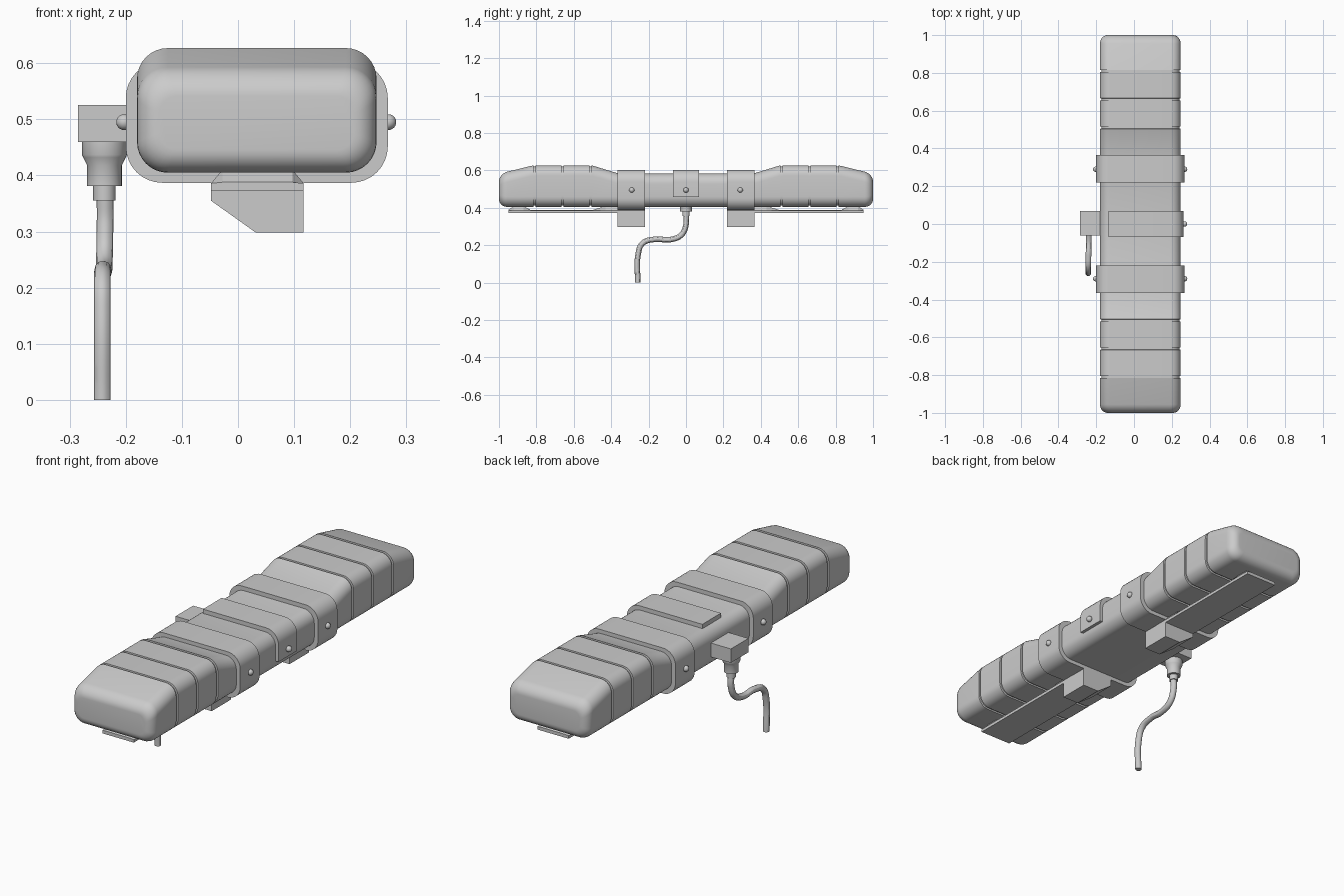
import bpy, bmesh, math
from mathutils import Vector

if "Cube" in bpy.data.objects:
    bpy.data.objects.remove(bpy.data.objects["Cube"])


def finish(name, bm, smooth=True):
    bmesh.ops.recalc_face_normals(bm, faces=bm.faces)
    me = bpy.data.meshes.new(name)
    bm.to_mesh(me)
    bm.free()
    ob = bpy.data.objects.new(name, me)
    bpy.context.collection.objects.link(ob)
    if smooth:
        shade(ob)
    return ob


def shade(ob):
    bpy.ops.object.select_all(action='DESELECT')
    ob.select_set(True)
    bpy.context.view_layer.objects.active = ob
    bpy.ops.object.shade_smooth_by_angle(angle=math.radians(30))


def arc(cx, cz, r, a0, a1, n=8):
    return [(cx + r * math.cos(math.radians(a0 + (a1 - a0) * i / n)),
             cz + r * math.sin(math.radians(a0 + (a1 - a0) * i / n))) for i in range(n + 1)]


def rounded_rect(x0, x1, z0, z1, r):
    return (arc(x1 - r, z1 - r, r, 0, 90) + arc(x0 + r, z1 - r, r, 90, 180)
            + arc(x0 + r, z0 + r, r, 180, 270) + arc(x1 - r, z0 + r, r, 270, 360))


def loft(name, sections, smooth=True):
    """Skin a list of (y, xz outline) sections and cap both ends."""
    bm = bmesh.new()
    rings = [[bm.verts.new((x, y, z)) for x, z in pts] for y, pts in sections]
    n = len(rings[0])
    for a, b in zip(rings, rings[1:]):
        for i in range(n):
            bm.faces.new((a[i], a[(i + 1) % n], b[(i + 1) % n], b[i]))
    bm.faces.new(rings[0])
    bm.faces.new(rings[-1])
    return finish(name, bm, smooth)


def prism(name, pts, y0, y1, smooth=True):
    return loft(name, [(y0, pts), (y1, pts)], smooth)


def box(name, x0, x1, y0, y1, z0, z1):
    return prism(name, [(x0, z0), (x1, z0), (x1, z1), (x0, z1)], y0, y1, False)


# Main housing: stations (y, top height, inset) for one half, then mirrored
R = 0.055
half = [(0.36, 0.583, 0)]
for g, top in ((0.51, 0.627), (0.66, 0.627), (0.81, 0.627)):
    half += [(g - 0.006, top, 0), (g - 0.005, top, 0.007),
             (g + 0.005, top, 0.007), (g + 0.006, top, 0)]
e = 0.045
for i in range(8):
    a = math.radians(90 * i / 7)
    y = 1 - e + e * math.sin(a)
    half.append((y, 0.627 - 0.046 * (y - 0.816) / 0.184 + 0.001, e * (1 - math.cos(a)) * 0.9))
stations = [(-y, t, d) for y, t, d in reversed(half)] + half
loft("housing", [(y, rounded_rect(-0.18 + d, 0.247 - d, 0.405 + d, t - d, max(R - d * 0.6, 0.02)))
                 for y, t, d in stations])

# Clamp bands, feet and underside rails on both halves
band = rounded_rect(-0.2, 0.267, 0.387, 0.603, 0.065)
foot = [(-0.048, 0.355), (0.032, 0.298), (0.117, 0.298), (0.117, 0.385), (0.1, 0.402),
        (-0.03, 0.402), (-0.048, 0.388)]


def stud(name, x, y):
    bm = bmesh.new()
    bmesh.ops.create_uvsphere(bm, u_segments=20, v_segments=12, radius=0.014)
    bmesh.ops.translate(bm, verts=bm.verts, vec=(x, y, 0.495))
    finish(name, bm)


def rail_section(z_top, x0=-0.048, x1=0.117):
    return [(x0, 0.372), (x1, 0.372), (x1, 0.386), (x1 - 0.02, z_top), (x0 + 0.02, z_top), (x0, 0.386)]


for s, side in ((-1, "front"), (1, "rear")):
    prism(side + "_band", band, s * 0.22, s * 0.365)
    prism(side + "_foot", foot, s * 0.22, s * 0.365, False)
    loft(side + "_rail", [(s * y, rail_section(z)) for y, z in
                          ((0.3, 0.41), (0.43, 0.41), (0.5, 0.388), (0.83, 0.388),
                           (0.87, 0.41), (0.92, 0.41), (0.95, 0.388))], False)
    stud(side + "_stud_right", 0.268, s * 0.29)
    stud(side + "_stud_left", -0.203, s * 0.29)

# Centre bracket: strip over the top and down the right side
outer = [(-0.135, 0.603)] + arc(0.197, 0.538, 0.065, 90, 0) + [(0.262, 0.458)]
inner = [(0.24, 0.458)] + arc(0.19, 0.528, 0.05, 0, 90) + [(-0.135, 0.578)]
prism("centre_bracket", outer + inner, -0.07, 0.07)
stud("centre_stud", 0.268, 0)

# Cable outlet: block, turned gland and hanging cable
box("connector_block", -0.285, -0.17, -0.062, 0.07, 0.46, 0.526)
CX = -0.238
bm = bmesh.new()
profile = [(0, 0.462), (0.04, 0.462), (0.04, 0.437), (0.038, 0.432), (0.031, 0.418), (0.031, 0.381),
           (0.02, 0.381), (0.02, 0.355), (0, 0.355)]
vs = [bm.verts.new((CX + r, 0, z)) for r, z in profile]
es = [bm.edges.new(p) for p in zip(vs, vs[1:])]
bmesh.ops.spin(bm, geom=vs + es, cent=(CX, 0, 0), axis=(0, 0, 1), angle=2 * math.pi, steps=32)
bmesh.ops.remove_doubles(bm, verts=bm.verts, dist=1e-5)
finish("cable_gland", bm)

cu = bpy.data.curves.new("cable", 'CURVE')
cu.dimensions = '3D'
cu.bevel_depth = 0.0148
cu.bevel_resolution = 4
cu.resolution_u = 10
cu.use_fill_caps = True
path = [(CX + 0.001, 0, 0.37), (CX + 0.001, 0, 0.31), (CX, -0.025, 0.255), (CX - 0.001, -0.085, 0.23),
        (CX - 0.003, -0.165, 0.232), (CX - 0.004, -0.232, 0.21), (CX - 0.004, -0.256, 0.15),
        (CX - 0.004, -0.257, 0.0)]
sp = cu.splines.new('BEZIER')
sp.bezier_points.add(len(path) - 1)
for p, co in zip(sp.bezier_points, path):
    p.co = co
    p.handle_left_type = p.handle_right_type = 'AUTO'
last = sp.bezier_points[-1]
last.handle_left_type = last.handle_right_type = 'FREE'
last.handle_left = Vector(path[-1]) + Vector((0, 0, 0.05))
last.handle_right = Vector(path[-1]) - Vector((0, 0, 0.05))
cable = bpy.data.objects.new("cable", cu)
bpy.context.collection.objects.link(cable)
bpy.ops.object.select_all(action='DESELECT')
cable.select_set(True)
bpy.context.view_layer.objects.active = cable
bpy.ops.object.convert(target='MESH')
shade(bpy.context.view_layer.objects.active)
